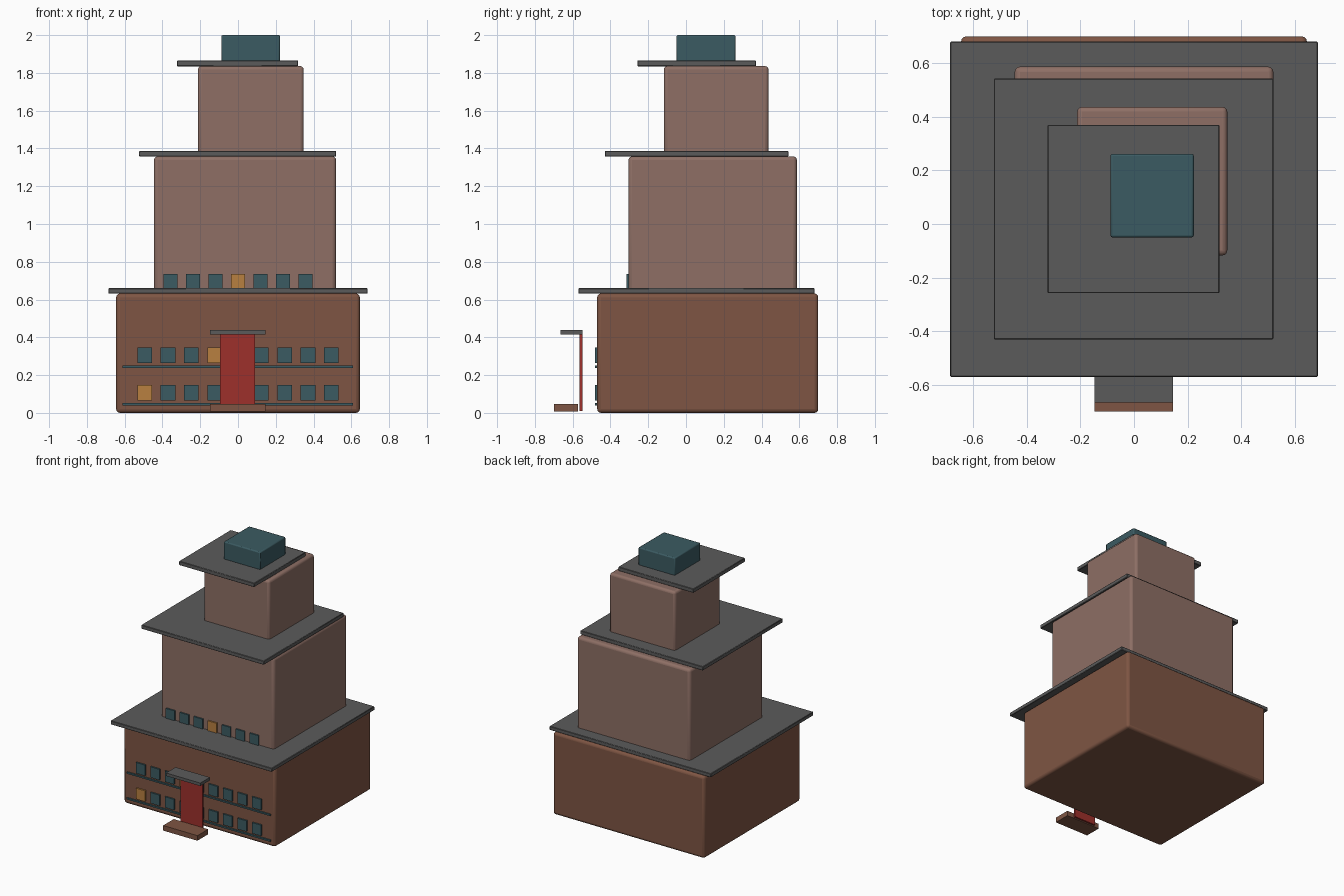
import bpy

if "Cube" in bpy.data.objects:
    bpy.data.objects.remove(bpy.data.objects["Cube"])


def linear(c):
    c /= 255
    return c / 12.92 if c <= 0.04045 else ((c + 0.055) / 1.055) ** 2.4


def material(name, r, g, b):
    m = bpy.data.materials.new(name)
    m.diffuse_color = (linear(r), linear(g), linear(b), 1)
    m.use_nodes = True
    m.node_tree.nodes["Principled BSDF"].inputs["Base Color"].default_value = m.diffuse_color
    return m


BRICK = material("brown brick", 126, 85, 67)
PLASTER = material("pale brown wall", 142, 111, 101)
ROOF = material("grey roof", 91, 91, 91)
GLASS = material("teal glass", 59, 91, 98)
LIT = material("lit amber glass", 184, 128, 64)
RED = material("red door", 158, 48, 43)


def box(name, x, y, z, mat, bevel=0.0, segments=3):
    """Box from (min, max) ranges, with optional rounded edges."""
    lo, hi = zip(x, y, z)
    bpy.ops.mesh.primitive_cube_add(
        size=1, location=[(a + b) / 2 for a, b in zip(lo, hi)])
    ob = bpy.context.object
    ob.name = name
    ob.scale = [b - a for a, b in zip(lo, hi)]
    bpy.ops.object.transform_apply(location=False, rotation=False, scale=True)
    ob.data.materials.append(mat)
    if bevel:
        mod = ob.modifiers.new("rounded edges", 'BEVEL')
        mod.width = bevel
        mod.segments = segments
        bpy.ops.object.shade_smooth_by_angle()
    return ob


def window_row(name, count, spacing, width, y, z, lit):
    """Evenly spaced windows centred on x = 0, one of them lit."""
    for i in range(count):
        cx = (i - (count - 1) / 2) * spacing
        box(f"{name}_{i + 1}", (cx - width / 2, cx + width / 2), y, z,
            LIT if i == lit else GLASS)


# Three stacked storeys
box("lower_storey", (-0.645, 0.645), (-0.47, 0.70), (0.0, 0.632), BRICK, 0.02)
box("middle_storey", (-0.445, 0.52), (-0.305, 0.587), (0.632, 1.358), PLASTER, 0.02)
box("upper_storey", (-0.212, 0.348), (-0.117, 0.437), (1.36, 1.836), PLASTER, 0.018)

# Overhanging roof slabs
box("lower_roof", (-0.686, 0.686), (-0.57, 0.68), (0.631, 0.66), ROOF, 0.003, 1)
box("middle_roof", (-0.523, 0.52), (-0.43, 0.542), (1.357, 1.387), ROOF, 0.003, 1)
box("upper_roof", (-0.322, 0.318), (-0.258, 0.37), (1.835, 1.866), ROOF, 0.003, 1)

# Rooftop block
box("rooftop_block", (-0.088, 0.223), (-0.05, 0.262), (1.86, 2.0), GLASS, 0.008, 2)

# Window rows and the ledges beneath them
for level, z, lit in (("ground", 0.065, 0), ("first", 0.263, 3)):
    window_row(f"{level}_window", 9, 0.1235, 0.077, (-0.482, -0.465),
               (z, z + 0.083), lit)
    box(f"{level}_ledge", (-0.612, 0.61), (-0.481, -0.465),
        (z - 0.025, z - 0.013), GLASS)
window_row("middle_window", 7, 0.119, 0.074, (-0.316, -0.30), (0.652, 0.736), 3)

# Free-standing entrance: door, canopy and step
box("door", (-0.095, 0.091), (-0.563, -0.549), (0.01, 0.42), RED)
box("canopy", (-0.147, 0.145), (-0.665, -0.549), (0.415, 0.438), ROOF)
box("step", (-0.147, 0.145), (-0.70, -0.571), (0.008, 0.047), BRICK)
